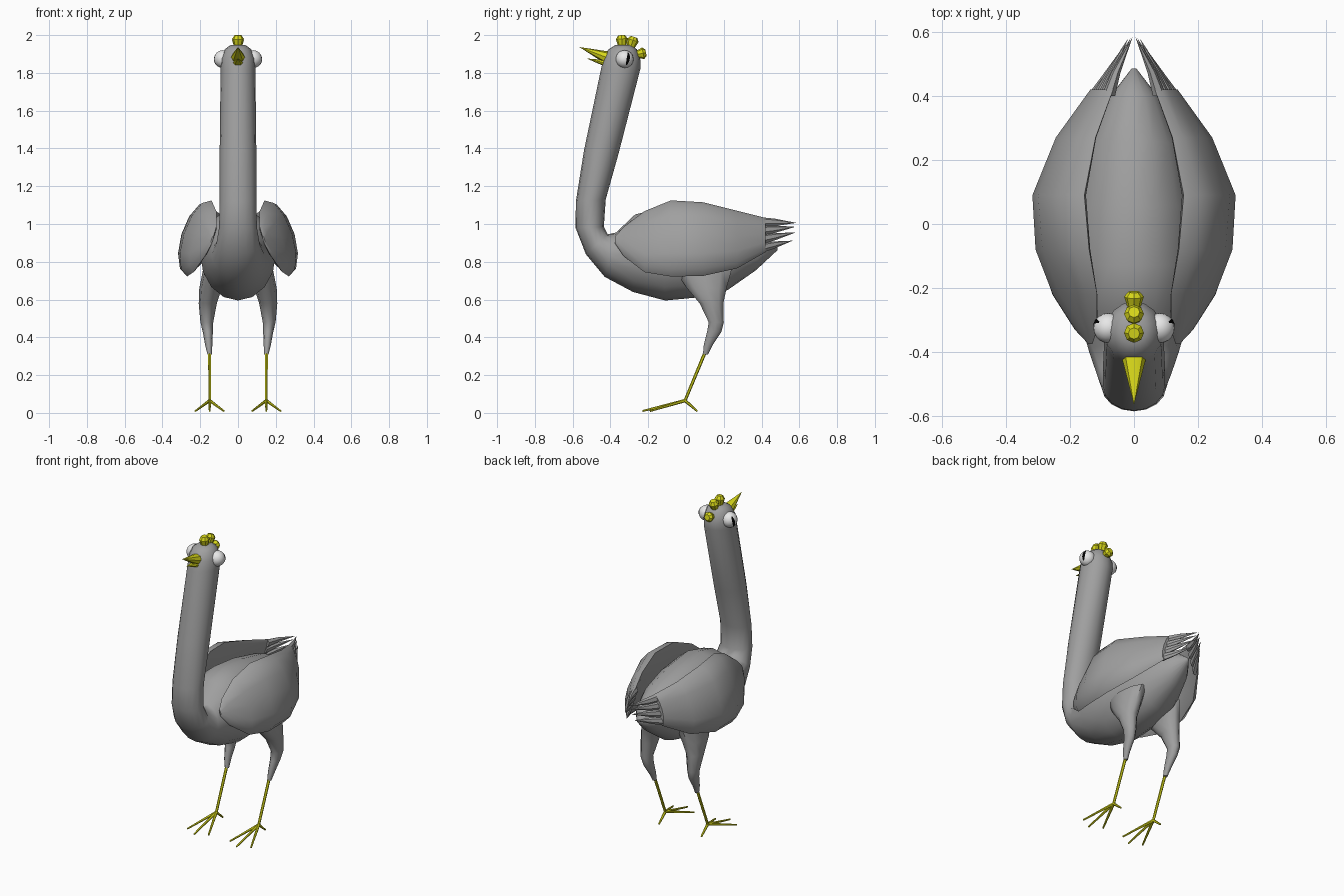
import bpy, bmesh, math
from mathutils import Vector as V

if "Cube" in bpy.data.objects:
    bpy.data.objects.remove(bpy.data.objects["Cube"])


def material(name, r, g, b):
    m = bpy.data.materials.new(name)
    m.diffuse_color = (r, g, b, 1)
    m.use_nodes = True
    m.node_tree.nodes["Principled BSDF"].inputs["Base Color"].default_value = m.diffuse_color
    return m


GREY = material("grey_plumage", 0.35, 0.35, 0.35)
YELLOW = material("yellow_horn", 0.68, 0.68, 0.01)
WHITE = material("eye_white", 0.8, 0.8, 0.8)
BLACK = material("pupil_black", 0.0, 0.0, 0.0)


def finish(name, bm, mat, angle=None):
    bmesh.ops.recalc_face_normals(bm, faces=bm.faces)
    me = bpy.data.meshes.new(name)
    bm.to_mesh(me)
    bm.free()
    me.materials.append(mat)
    ob = bpy.data.objects.new(name, me)
    bpy.context.collection.objects.link(ob)
    if angle:
        bpy.ops.object.select_all(action='DESELECT')
        ob.select_set(True)
        bpy.context.view_layer.objects.active = ob
        bpy.ops.object.shade_smooth_by_angle(angle=math.radians(angle))
    return ob


def loft(bm, rings, tip=None):
    """Skin equal-sized rings of points; close the end flat or with a point."""
    rows = [[bm.verts.new(p) for p in ring] for ring in rings]
    n = len(rows[0])
    for a, b in zip(rows, rows[1:]):
        for i in range(n):
            j = (i + 1) % n
            bm.faces.new((a[i], a[j], b[j], b[i]))
    bm.faces.new(rows[0])
    if tip is None:
        bm.faces.new(rows[-1])
    else:
        t = bm.verts.new(tip)
        for i in range(n):
            bm.faces.new((rows[-1][i], rows[-1][(i + 1) % n], t))


def ellipse(c, u, v, n):
    c, u, v = V(c), V(u), V(v)
    return [c + u * math.cos(k * math.tau / n) + v * math.sin(k * math.tau / n)
            for k in range(n)]


def rod(bm, a, b, ra, rb, n=6):
    a, b = V(a), V(b)
    d = (b - a).normalized()
    u = d.cross(V((1, 0.01, 0))).normalized()
    v = d.cross(u)
    loft(bm, [ellipse(a, u * ra, v * ra, n), ellipse(b, u * rb, v * rb, n)])


# Body, neck and head: outer (y, z), inner (y, z), half width
BODY = [
    (0.485, 0.862, 0.485, 0.880, 0.008),
    (0.37, 0.755, 0.40, 0.95, 0.085),
    (0.22, 0.65, 0.26, 1.02, 0.15),
    (0.05, 0.61, 0.06, 1.065, 0.19),
    (-0.11, 0.595, -0.13, 1.085, 0.20),
    (-0.28, 0.64, -0.27, 1.05, 0.175),
    (-0.43, 0.72, -0.37, 0.955, 0.14),
    (-0.53, 0.84, -0.415, 0.945, 0.115),
    (-0.585, 0.98, -0.435, 0.985, 0.10),
    (-0.583, 1.12, -0.425, 1.13, 0.097),
    (-0.54, 1.39, -0.355, 1.38, 0.097),
    (-0.45, 1.82, -0.242, 1.82, 0.092),
    (-0.435, 1.88, -0.242, 1.87, 0.09),
    (-0.41, 1.925, -0.26, 1.925, 0.07),
    (-0.375, 1.947, -0.29, 1.947, 0.04),
]
bm = bmesh.new()
loft(bm, [ellipse((0, (a + c) / 2, (b + d) / 2), (0, (a - c) / 2, (b - d) / 2),
                  (w, 0, 0), 16) for a, b, c, d, w in BODY])
finish("body_neck_head", bm, GREY, 60)

# Wing stations: y, top (x, z), bottom (x, z), outward bulge
WING = [
    (-0.375, 0.130, 0.935, 0.140, 0.895, 0.006),
    (-0.33, 0.115, 0.985, 0.175, 0.83, 0.03),
    (-0.22, 0.115, 1.068, 0.235, 0.745, 0.06),
    (-0.08, 0.140, 1.125, 0.270, 0.722, 0.085),
    (0.09, 0.155, 1.115, 0.272, 0.725, 0.09),
    (0.27, 0.120, 1.070, 0.220, 0.765, 0.06),
    (0.42, 0.065, 1.033, 0.125, 0.85, 0.032),
]
FEATHER_TIPS = [(0.585, 1.006), (0.58, 0.985), (0.58, 0.955), (0.565, 0.912)]


def wing_ring(s, y, xt, zt, xb, zb, bulge, n=12):
    top, bot = V((xt, y, zt)), V((xb, y, zb))
    half = (top - bot) / 2
    out = V((half.z, 0, -half.x)).normalized()
    ring = []
    for k in range(n):
        a = k * math.tau / n
        depth = bulge if math.sin(a) > 0 else bulge * 0.3
        p = (top + bot) / 2 + half * math.cos(a) + out * depth * math.sin(a)
        ring.append(V((p.x * s, p.y, p.z)))
    return ring


# Legs: x, y, z, half width, half depth
THIGH = [
    (0.125, 0.09, 0.76, 0.06, 0.16),
    (0.145, 0.11, 0.66, 0.06, 0.11),
    (0.160, 0.135, 0.58, 0.048, 0.066),
    (0.165, 0.160, 0.48, 0.034, 0.042),
    (0.160, 0.150, 0.43, 0.027, 0.040),
    (0.155, 0.118, 0.36, 0.019, 0.025),
    (0.150, 0.103, 0.31, 0.012, 0.014),
]
TOES = [(0, -0.23, 0.010), (0.075, -0.19, 0.010), (-0.075, -0.19, 0.010),
        (0, 0.06, 0.009)]

for side, s in (("left", 1), ("right", -1)):
    # Wing shell with pointed feathers at its rear end
    bm = bmesh.new()
    loft(bm, [wing_ring(s, *st) for st in WING])
    _, xt, zt, xb, zb, _ = WING[-1]
    for i, (ty, tz) in enumerate(FEATHER_TIPS):
        t = (i + 0.5) / len(FEATHER_TIPS)
        c = V((s * (xt + (xb - xt) * t + 0.008), 0.40, zt + (zb - zt) * t))
        u = V((s * (xt - xb), 0, zt - zb)) * 0.14
        root = ellipse(c, u, (s * 0.02, 0, 0.005), 6)
        mid = ellipse(c.lerp(V((s * 0.02, ty, tz)), 0.4), u * 0.75,
                      (s * 0.013, 0, 0.003), 6)
        loft(bm, [root, mid], (s * (0.004 + 0.007 * i), ty, tz))
    finish(side + "_wing", bm, GREY, 40)

    # Thigh
    bm = bmesh.new()
    loft(bm, [ellipse((s * x, y, z), (rx, 0, 0), (0, ry, 0), 10)
              for x, y, z, rx, ry in THIGH])
    finish(side + "_thigh", bm, GREY, 60)

    # Shank and toes
    bm = bmesh.new()
    ankle = V((s * 0.15, -0.005, 0.065))
    rod(bm, (s * 0.15, 0.105, 0.33), ankle, 0.009, 0.008)
    for dx, y, z in TOES:
        rod(bm, ankle, (s * 0.15 + dx, y, z), 0.009, 0.005)
    finish(side + "_shank_and_foot", bm, YELLOW, 40)

    # Eyeball
    eye = V((s * 0.08, -0.325, 1.873))
    bm = bmesh.new()
    bmesh.ops.create_uvsphere(bm, u_segments=20, v_segments=12, radius=0.047)
    bmesh.ops.translate(bm, verts=bm.verts, vec=eye)
    finish(side + "_eye", bm, WHITE, 60)

    # Upright slit pupil lying on the eyeball
    bm = bmesh.new()
    rows = []
    for j in range(9):
        f = j / 4 - 1
        el = math.radians(3 + 42 * f)
        mid, wide = 24 + 8 * f, 11 * math.sqrt(max(0.15, 1 - f * f))
        row = []
        for k in (-1, -0.33, 0.33, 1):
            az = math.radians(mid + wide * k)
            d = V((s * math.cos(el) * math.cos(az), math.cos(el) * math.sin(az),
                   math.sin(el)))
            row.append(bm.verts.new(eye + d * 0.0485))
        rows.append(row)
    for a, b in zip(rows, rows[1:]):
        for k in range(3):
            quad = (a[k], a[k + 1], b[k + 1], b[k])
            bm.faces.new(quad if s > 0 else quad[::-1])
    finish(side + "_pupil", bm, BLACK, 60)

# Beak halves
for name, y, z, rx, rz, tip in (
        ("upper_beak", -0.41, 1.878, 0.040, 0.034, (0, -0.565, 1.937)),
        ("lower_beak", -0.42, 1.850, 0.030, 0.018, (0, -0.525, 1.876))):
    bm = bmesh.new()
    loft(bm, [ellipse((0, y, z), (rx, 0, 0), (0, 0.3 * rz, rz), 8)], tip)
    finish(name, bm, YELLOW, 40)

# Comb: three knobs fanning from the crown
for i, (a, b) in enumerate((((-0.335, 1.92), (-0.342, 2.0)),
                            ((-0.298, 1.92), (-0.275, 1.99)),
                            ((-0.272, 1.895), (-0.212, 1.907)))):
    bm = bmesh.new()
    a, b = V((0, *a)), V((0, *b))
    d = (b - a).normalized()
    side_dir = V((1, 0, 0))
    fwd = d.cross(side_dir)
    loft(bm, [ellipse(a.lerp(b, t), side_dir * r, fwd * r, 8)
              for t, r in ((0, 0.018), (0.4, 0.024), (0.75, 0.031), (1, 0.018))])
    finish("comb_knob_%d" % (i + 1), bm, YELLOW)
